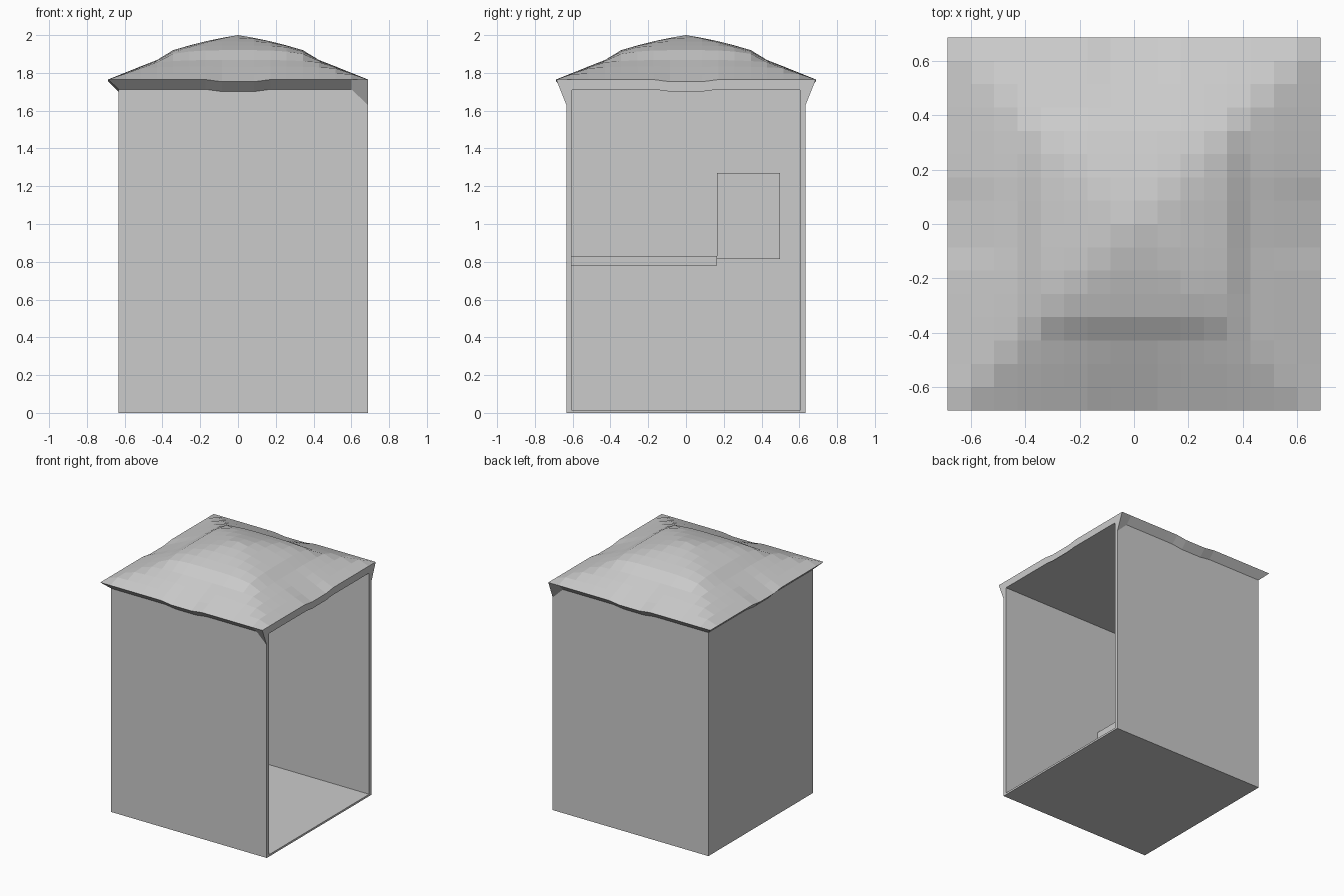
import bpy, bmesh

if "Cube" in bpy.data.objects:
    bpy.data.objects.remove(bpy.data.objects["Cube"])

H, W, N = 0.687, 0.633, 16      # roof half size, wall half size, roof cells per side


def finish(bm, name):
    bmesh.ops.recalc_face_normals(bm, faces=bm.faces[:])
    me = bpy.data.meshes.new(name)
    bm.to_mesh(me)
    bm.free()
    ob = bpy.data.objects.new(name, me)
    bpy.context.collection.objects.link(ob)
    return ob


def box_bm(lo, hi):
    bm = bmesh.new()
    bmesh.ops.create_cube(bm, size=1)
    for v in bm.verts:
        v.co = [(a + b) / 2 + c * (b - a) for a, b, c in zip(lo, hi, v.co)]
    return bm


# Booth shell: a box hollowed from its right side
bm = box_bm((-W, -W, 0), (H, W, 1.74))
side = max(bm.faces, key=lambda f: f.calc_center_median().x)
bmesh.ops.inset_individual(bm, faces=[side], thickness=0.02)
for v in side.verts:
    v.co.y = 0.607 if v.co.y > 0 else -0.607
    v.co.z = 1.71 if v.co.z > 1 else 0.015
ext = bmesh.ops.extrude_discrete_faces(bm, faces=[side])
for v in ext["faces"][0].verts:
    v.co.x = -0.607
finish(bm, "booth_shell")

# Shelf and cabinet on the inner back wall
finish(box_bm((-0.607, -0.607, 0.78), (-0.168, 0.165, 0.83)), "shelf")
bm = box_bm((-0.607, 0.165, 0.815), (-0.37, 0.497, 1.27))
finish(bm, "wall_cabinet")

# Roof profile: distance from the peak, height
PROFILE = [(0, 2.0), (0.086, 1.985), (0.172, 1.967), (0.258, 1.945), (0.344, 1.92),
           (0.43, 1.868), (0.515, 1.835), (0.601, 1.80), (0.70, 1.76)]


def roof_height(x, y):
    ax, ay = abs(x), abs(y)
    m = max(ax, ay)
    t = m / H
    r = (ax ** 4 + ay ** 4) ** 0.25 * (1 - t) + m * t
    z = 1.762
    for (r0, z0), (r1, z1) in zip(PROFILE, PROFILE[1:]):
        if r0 <= r <= r1:
            z = z0 + (z1 - z0) * (r - r0) / (r1 - r0)
    sag = min(1, max(0, (0.175 - min(ax, ay)) / 0.085))
    return z - 0.012 * sag * max(0, (t - 0.6) / 0.4)


# Roof: faceted grid with an undercut skirt joining it to the walls
bm = bmesh.new()
bmesh.ops.create_grid(bm, x_segments=N, y_segments=N, size=H)
for v in bm.verts:
    v.co.z = roof_height(v.co.x, v.co.y)
rim = [e for e in bm.edges if e.is_boundary]
ext = bmesh.ops.extrude_edge_only(bm, edges=rim)
for v in [g for g in ext["geom"] if isinstance(g, bmesh.types.BMVert)]:
    x, y, z = v.co
    front_corner = x > H - 0.01 and abs(y) > H - 0.01
    v.co.x = max(-W, x)
    v.co.y = max(-W, min(W, y))
    v.co.z = 1.63 if front_corner else z - 0.052
finish(bm, "roof")
